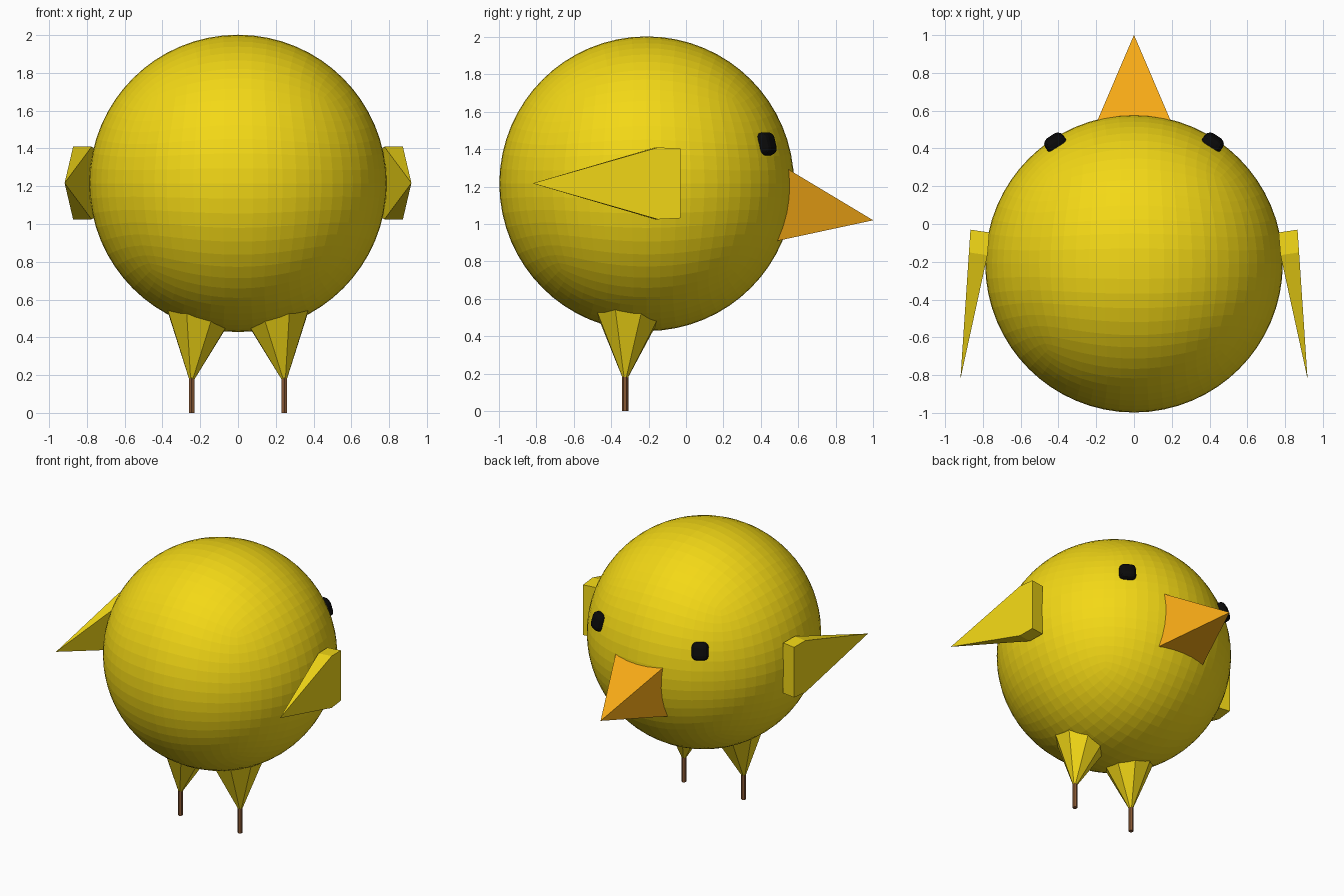
import bpy, bmesh
from math import radians, sqrt
from mathutils import Matrix, Vector

cube = bpy.data.objects.get("Cube")
if cube:
    bpy.data.objects.remove(cube, do_unlink=True)


def material(name, rgb):
    m = bpy.data.materials.new(name)
    m.use_nodes = True
    m.diffuse_color = (*rgb, 1)
    m.node_tree.nodes["Principled BSDF"].inputs["Base Color"].default_value = (*rgb, 1)
    return m


yellow = material("yellow_feather", (0.90, 0.69, 0.008))
orange = material("orange_beak", (0.92, 0.40, 0.008))
brown = material("brown_leg", (0.25, 0.10, 0.035))
black = material("black_eye", (0.003, 0.003, 0.003))


def finish(name, bm, mat, matrix=None):
    bmesh.ops.recalc_face_normals(bm, faces=bm.faces[:])
    mesh = bpy.data.meshes.new(name)
    bm.to_mesh(mesh)
    bm.free()
    mesh.materials.append(mat)
    obj = bpy.data.objects.new(name, mesh)
    if matrix:
        obj.matrix_world = matrix
    bpy.context.collection.objects.link(obj)
    return obj


def box(name, mat, size, matrix):
    bm = bmesh.new()
    bmesh.ops.create_cube(bm, size=1)
    bmesh.ops.scale(bm, vec=size, verts=bm.verts[:])
    return finish(name, bm, mat, matrix)


def cone(name, mat, sides, r_base, r_tip, depth, matrix, spin=0):
    # Tip lies at the local origin, base at +z
    bm = bmesh.new()
    place = Matrix.Translation((0, 0, depth / 2)) @ Matrix.Rotation(radians(spin), 4, "Z")
    bmesh.ops.create_cone(bm, cap_ends=True, segments=sides, radius1=r_tip,
                          radius2=r_base, depth=depth, matrix=place)
    return finish(name, bm, mat, matrix)


# Round body: a cube subdivided and cast to a sphere
centre = Vector((0, -0.21, 1.215))
radius = 0.787
body = box("body", yellow, (1, 1, 1), Matrix.Translation(centre))
sub = body.modifiers.new("subdivide", "SUBSURF")
sub.levels = sub.render_levels = 4
cast = body.modifiers.new("round", "CAST")
cast.factor = 1
cast.use_radius_as_size = False
cast.size = radius

# Beak: square pyramid drooping slightly
beak_turn = Matrix.Rotation(radians(90 - 9.4), 4, "X")
cone("beak", orange, 4, 0.217 * sqrt(2), 0, 0.55,
     Matrix.Translation((0, 1.0, 1.02)) @ beak_turn, spin=45)

for side, label in ((1, "left"), (-1, "right")):
    # Eye: rounded block facing outward
    direction = Vector((side * 0.42, 0.645, 0.215)).normalized()
    eye = box(label + "_eye", black, (0.115, 0.125, 0.09),
              Matrix.Translation(centre + direction * (radius - 0.002))
              @ direction.to_track_quat("Z", "Y").to_matrix().to_4x4())
    bevel = eye.modifiers.new("soft_edges", "BEVEL")
    bevel.width = 0.035
    bevel.segments = 3

    # Wing: short block drawn out to a rear point
    bm = bmesh.new()
    rings = []
    for x_in, x_out, y_in, y_out, h in ((0.765, 0.865, -0.045, -0.03, 0.186),
                                        (0.775, 0.873, -0.165, -0.15, 0.192)):
        rings.append([bm.verts.new((side * x, y, 1.217 + z)) for x, y, z in
                      ((x_in, y_in, -h), (x_out, y_out, -h),
                       (x_out, y_out, h), (x_in, y_in, h))])
    tip = bm.verts.new((side * 0.918, -0.82, 1.217))
    bm.faces.new(rings[0])
    for i in range(4):
        j = (i + 1) % 4
        bm.faces.new((rings[0][i], rings[0][j], rings[1][j], rings[1][i]))
        bm.faces.new((rings[1][i], rings[1][j], tip))
    finish(label + "_wing", bm, yellow)

    # Thigh: faceted cone leaning inward
    foot = Vector((side * 0.245, -0.325, 0))
    lean = Matrix.Rotation(radians(-7 * side), 4, "Y") @ Matrix.Rotation(radians(-3), 4, "X")
    cone(label + "_thigh", yellow, 8, 0.20, 0.016, 0.375,
         Matrix.Translation(foot + Vector((0, 0, 0.18))) @ lean, spin=22.5)

    # Shank: thin stick down to the ground
    cone(label + "_shank", brown, 6, 0.017, 0.017, 0.21, Matrix.Translation(foot))
